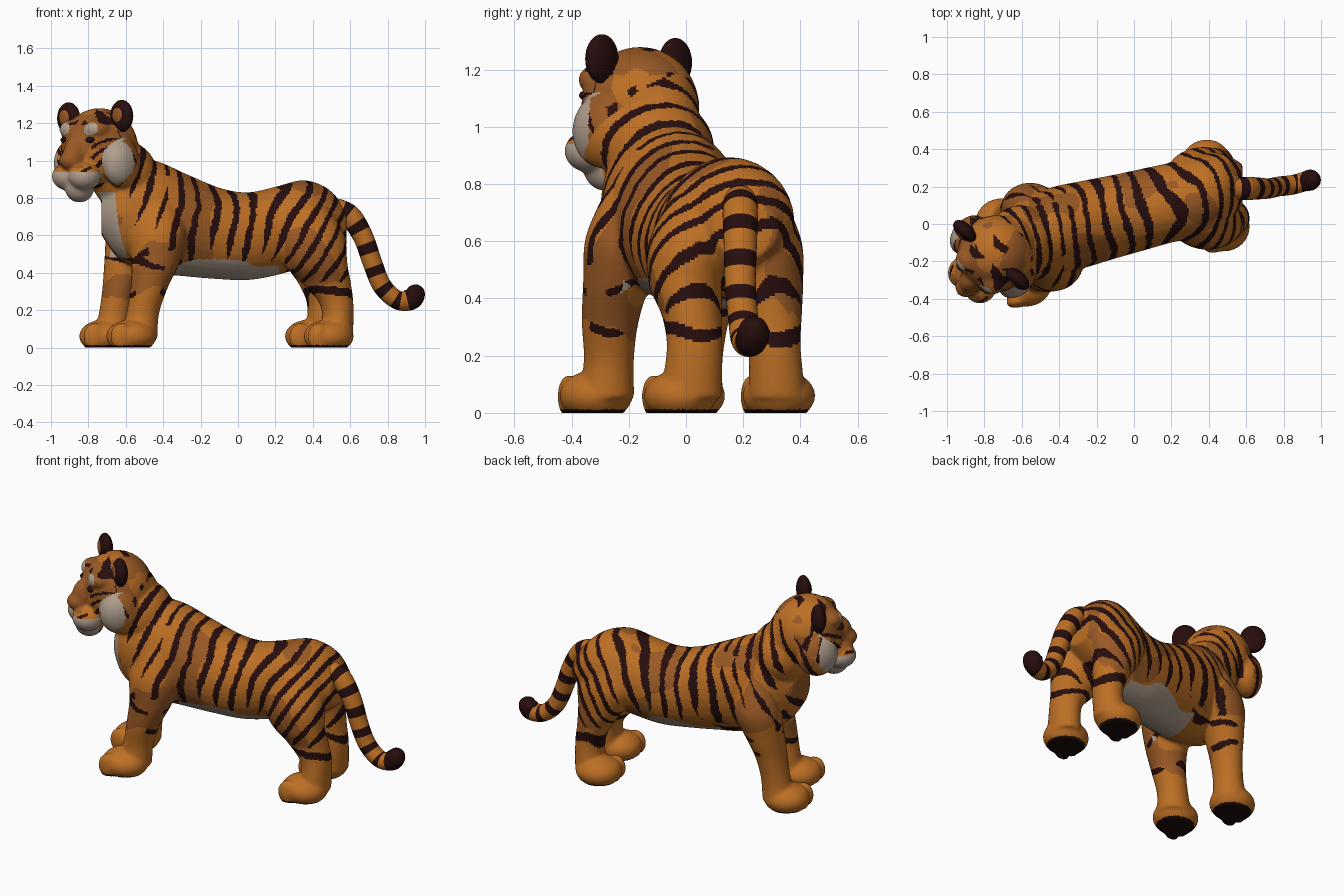
import bpy, bmesh, math
from mathutils import Vector, Matrix, noise

if "Cube" in bpy.data.objects:
    bpy.data.objects.remove(bpy.data.objects["Cube"])

# --- flat colours (linear) ---
COLOURS = [("orange_fur", (0.51, 0.160, 0.018)), ("brown_fur", (0.32, 0.100, 0.018)),
           ("dark_stripe", (0.020, 0.004, 0.004)), ("cream_fur", (0.44, 0.345, 0.27)),
           ("sole_black", (0.010, 0.003, 0.003))]
ORANGE, BROWN, DARK, CREAM, SOLE = range(5)
MATS = []
for label, rgb in COLOURS:
    m = bpy.data.materials.new(label)
    m.diffuse_color = (*rgb, 1)
    m.use_nodes = True
    m.node_tree.nodes["Principled BSDF"].inputs["Base Color"].default_value = m.diffuse_color
    MATS.append(m)

# --- head frame: f points out of the face, s to the side ---
HC = Vector((-0.74, -0.16, 0))
F = Vector((-0.67, -0.74, 0)).normalized()
S = Vector((-F.y, F.x, 0))
HEAD_TURN = math.atan2(F.y, F.x)


def smooth(t):
    t = max(0.0, min(1.0, t))
    return t * t * (3 - 2 * t)


def spline(pts, sub):
    """Smooth curve through tuples of any length."""
    p = [pts[0]] + list(pts) + [pts[-1]]
    out = []
    for i in range(1, len(p) - 2):
        for j in range(sub):
            t = j / sub
            out.append([0.5 * (2 * b + (c - a) * t + (2 * a - 5 * b + 4 * c - d) * t * t
                        + (3 * b - a - 3 * c + d) * t ** 3)
                        for a, b, c, d in zip(p[i - 1], p[i], p[i + 1], p[i + 2])])
    return out + [list(pts[-1])]


def loft(bm, rings, plane, sub=6, seg=28):
    """Skin rings (x, y, z, r1, r2) lying across x, across z or across the path."""
    pts = spline(rings, sub)
    rows = []
    for i, (x, y, z, r1, r2) in enumerate(pts):
        u, v = Vector((0, 1, 0)), Vector((0, 0, 1))
        if plane == "z":
            u, v = Vector((1, 0, 0)), Vector((0, 1, 0))
        elif plane == "path":
            a, b = pts[max(i - 1, 0)], pts[min(i + 1, len(pts) - 1)]
            v = (Vector(b[:3]) - Vector(a[:3])).cross(u).normalized()
        rows.append([bm.verts.new(Vector((x, y, z)) + u * r1 * math.cos(k * math.tau / seg)
                                  + v * r2 * math.sin(k * math.tau / seg)) for k in range(seg)])
    for i in range(len(rows) - 1):
        for k in range(seg):
            n = (k + 1) % seg
            f = bm.faces.new((rows[i][k], rows[i][n], rows[i + 1][n], rows[i + 1][k]))
            f.material_index = i
    bm.faces.new(rows[0]).material_index = 0
    bm.faces.new(rows[-1]).material_index = len(rows) - 2
    bmesh.ops.recalc_face_normals(bm, faces=bm.faces)


def ball(bm, centre, radii, turn=0.0):
    mat = Matrix.Translation(centre) @ Matrix.Rotation(turn, 4, "Z") @ Matrix.Diagonal((*radii, 1))
    bmesh.ops.create_uvsphere(bm, u_segments=28, v_segments=18, radius=1, matrix=mat)


def head_ball(bm, a, b, z, ra, rb, rz):
    ball(bm, HC + F * a + S * b + Vector((0, 0, z)), (ra, rb, rz), HEAD_TURN)


def make(name, bm, colour=None):
    me = bpy.data.meshes.new(name)
    bm.to_mesh(me)
    bm.free()
    ob = bpy.data.objects.new(name, me)
    bpy.context.collection.objects.link(ob)
    for m in MATS:
        me.materials.append(m)
    for p in me.polygons:
        p.use_smooth = True
        if colour is not None:
            p.material_index = colour
    return ob


# --- body: torso, neck, legs, paws and head fused into one skin ---
bm = bmesh.new()
torso = [(-0.73, 0.83, 0.60, 0.09), (-0.63, 0.99, 0.47, 0.20), (-0.45, 1.0, 0.40, 0.24),
         (-0.28, 0.93, 0.38, 0.235), (-0.10, 0.855, 0.365, 0.225), (0.05, 0.83, 0.36, 0.22),
         (0.20, 0.86, 0.385, 0.215), (0.35, 0.895, 0.43, 0.22), (0.48, 0.85, 0.47, 0.19),
         (0.58, 0.74, 0.54, 0.11)]
loft(bm, [(x, 0.065 + 0.25 * x, (t + b) / 2, w, (t - b) / 2) for x, t, b, w in torso], "x")
ball(bm, (-0.61, -0.10, 0.92), (0.18, 0.20, 0.185))
ball(bm, (-0.66, -0.11, 1.02), (0.14, 0.16, 0.17))

legs = [  # rings from shoulder or hip down to the ankle, then paw centre
    ([(-0.44, -0.17, 0.80, 0.09, 0.10), (-0.43, -0.20, 0.62, 0.16, 0.15),
      (-0.44, -0.24, 0.46, 0.13, 0.12), (-0.475, -0.265, 0.32, 0.10, 0.10),
      (-0.51, -0.27, 0.18, 0.088, 0.088), (-0.53, -0.28, 0.05, 0.10, 0.10)], (-0.57, -0.315)),
    ([(-0.54, 0.05, 0.80, 0.09, 0.10), (-0.55, 0.09, 0.62, 0.15, 0.13),
      (-0.60, 0.07, 0.46, 0.115, 0.12), (-0.635, 0.05, 0.32, 0.09, 0.10),
      (-0.66, 0.04, 0.18, 0.085, 0.088), (-0.68, 0.03, 0.05, 0.10, 0.10)], (-0.715, 0.01)),
    ([(0.36, 0.06, 0.76, 0.12, 0.11), (0.38, 0.02, 0.60, 0.19, 0.15),
      (0.415, 0.00, 0.45, 0.17, 0.13), (0.475, 0.02, 0.34, 0.13, 0.105),
      (0.53, 0.03, 0.22, 0.088, 0.098), (0.53, 0.015, 0.05, 0.085, 0.11)], (0.485, -0.02)),
    ([(0.34, 0.24, 0.76, 0.12, 0.10), (0.36, 0.28, 0.60, 0.18, 0.125),
      (0.39, 0.295, 0.45, 0.14, 0.115), (0.43, 0.305, 0.33, 0.10, 0.10),
      (0.455, 0.31, 0.22, 0.085, 0.092), (0.445, 0.32, 0.05, 0.085, 0.10)], (0.385, 0.325)),
]
for rings, (px, py) in legs:
    loft(bm, rings, "z")
    ball(bm, (px, py, 0.06), (0.135, 0.127, 0.09), 0.25)
    for k in range(4):  # toes
        side = (k - 1.5) * 0.056
        ball(bm, (px - 0.07 + 0.25 * side + 0.026 * abs(k - 1.5), py - 0.012 + side, 0.057),
             (0.062, 0.037, 0.076), 0.2)

head_ball(bm, 0, 0, 1.065, 0.21, 0.205, 0.215)         # skull
head_ball(bm, 0.165, 0, 1.03, 0.10, 0.07, 0.115)       # nose bridge
head_ball(bm, 0.225, 0, 1.0, 0.07, 0.06, 0.055)        # nose
head_ball(bm, 0.16, 0, 0.855, 0.085, 0.075, 0.08)      # chin
for sd in (-1, 1):
    head_ball(bm, 0.185, sd * 0.06, 0.915, 0.09, 0.085, 0.075)  # muzzle
    head_ball(bm, 0.115, sd * 0.085, 1.165, 0.075, 0.075, 0.055)  # brow
    head_ball(bm, 0.02, sd * 0.175, 0.985, 0.12, 0.085, 0.13)   # cheek ruff
body = make("body", bm)
rm = body.modifiers.new("fuse", "REMESH")
rm.mode, rm.voxel_size = "VOXEL", 0.009
sm = body.modifiers.new("soften", "SMOOTH")
sm.factor, sm.iterations = 0.5, 12
skin = bpy.data.meshes.new_from_object(body.evaluated_get(bpy.context.evaluated_depsgraph_get()))
body.modifiers.clear()
body.data = skin
skin.materials.clear()
for m in MATS:
    skin.materials.append(m)
for v in skin.vertices:
    v.co.z = max(v.co.z, 0.0)


def head_colour(c, a, b, n, nz):
    z, ab = c.z, abs(b)
    outward = 0.7 * n.dot(F) + 0.5 * n.dot(S) * (1 if b > 0 else -1)
    if a > 0.12 and z < 0.94 and ab < 0.16:
        return CREAM                                        # muzzle and chin
    if a > 0.08 and math.hypot((ab - 0.095) / 0.042, (z - 1.17) / 0.034) < 1:
        return CREAM                                        # brow patch
    if outward > 0.45 and ab > 0.10 and 0.84 < z < 1.12:
        if ab > 0.175 + 0.05 * nz or z < 0.93 + 0.05 * nz:
            return CREAM                                    # cheek ruff
        if (z - 0.8 * ab + 0.04 * nz) / 0.065 % 1 < 0.42:
            return DARK                                     # cheek streaks
        return BROWN if z > 1.06 else ORANGE
    if a > 0.05 and z > 1.19 and (z + 0.35 * ab + 0.03 * nz) / 0.055 % 1 < 0.4 and ab > 0.02:
        return DARK                                         # forehead marks
    if a <= 0.05 and (a - 0.4 * (z - 1) + 0.03 * nz) / 0.09 % 1 < 0.36 and \
            noise.noise(c * 9) > -0.03:
        return DARK
    if (a > 0.23 and 0.96 < z < 1.01) or (z > 1.18 and nz > -0.1) or nz > 0.2:
        return BROWN
    return ORANGE


def fur_colour(c, n):
    x, y, z = c
    if z < 0.012 and n.z < -0.3:
        return SOLE
    nz = noise.noise(c * 5)
    d = c - HC
    a, b = d.dot(F), d.dot(S)
    if z > 0.77 and a + (z - 1.0) * 0.8 > -0.03 and x < -0.45:
        return head_colour(c, a, b, n, nz)
    lat = y - 0.065 - 0.25 * x
    if z < 0.445 + 0.06 * nz and -0.33 < x < 0.22 and abs(lat) < 0.21:
        return CREAM                                        # belly
    chest = n.x * -0.55 + n.y * -0.83
    if x < -0.595 - 0.2 * (z - 0.5) + 0.03 * nz and 0.48 < z < 0.83 and n.y < -0.3 \
            and chest > 0.55 and -0.3 < y < 0.0:
        return CREAM                                        # bib
    patch = noise.noise(c * 3.7 + Vector((5.3, 1.7, 0)))
    if z < 0.48 + 0.06 * nz and x < -0.3:                   # front leg marks
        hit = (z - 0.265 + 0.08 * nz + 0.08 * x) / 0.15 % 1 < 0.25
        if z > 0.24 and hit and noise.noise(c * 7 + Vector((1.3, 4, 0))) > 0:
            return DARK
        return BROWN if patch > 0.3 and z > 0.25 else ORANGE
    if z < 0.35 and x > 0.2:                                # hind leg band
        if abs(z - 0.275 + 0.08 * nz - 0.1 * (x - 0.5)) < 0.022:
            return DARK
        return BROWN if patch > 0.3 and z > 0.25 else ORANGE
    # torso rings, leaning over the shoulder and the hip
    rear, front = smooth((x + 0.12) / 0.62), smooth((-0.1 - x) / 0.6)
    w = x + 0.25 * y - (0.06 + 0.8 * rear + 0.5 * front) * (z - 0.7)
    w += 0.035 * noise.noise(c * 4) + 0.008 * noise.noise(c * 18)
    i, fr = math.floor(w / 0.108), w / 0.108 % 1
    end = 0.32 if abs(x) > 0.25 else 0.43 + 0.12 * ((i * 0.618) % 1)
    if z > end and not (x < -0.58 and chest > 0.75):
        width = 0.37 * min(1, (z - end) / 0.12 + 0.3)
        width *= 0.97 + 0.55 * noise.noise(c * 4 + Vector((0, 0, i * 7.3)))
        if x < -0.33 and z < 0.92:
            width *= max(0, min(1.15, 0.75 + 2.4 * noise.noise(c * 6 + Vector((3.1, 0, 0)))))
        if abs(fr - 0.5) < width / 2:
            return DARK
    return BROWN if patch > 0.18 else ORANGE


for p in skin.polygons:
    p.use_smooth = True
    p.material_index = fur_colour(p.center.copy(), p.normal)

# --- tail: banded, with a dark tip ---
bm = bmesh.new()
loft(bm, [(0.52, 0.19, 0.74, 0.06, 0.06), (0.60, 0.19, 0.70, 0.062, 0.06),
          (0.67, 0.19, 0.59, 0.058, 0.054), (0.72, 0.19, 0.45, 0.054, 0.052),
          (0.77, 0.20, 0.33, 0.053, 0.051), (0.85, 0.21, 0.255, 0.053, 0.05),
          (0.92, 0.23, 0.255, 0.055, 0.056), (0.945, 0.235, 0.29, 0.055, 0.056),
          (0.948, 0.236, 0.325, 0.035, 0.034), (0.948, 0.236, 0.338, 0.005, 0.005)], "path", 8)
for f in bm.faces:
    k = f.material_index
    f.material_index = DARK if k >= 46 or (k + 3) % 7 < 3 else ORANGE
make("tail", bm)

# --- ears and eyes ---
for side, sd, out, up in (("left", 1, 0.178, 1.238), ("right", -1, 0.205, 1.225)):
    bm = bmesh.new()
    head_ball(bm, 0.02, sd * out, up, 0.042, 0.074, 0.086)
    make(side + "_ear", bm, DARK)
    bm = bmesh.new()
    head_ball(bm, 0.055, sd * out, up + 0.005, 0.010, 0.035, 0.04)
    make(side + "_inner_ear", bm, BROWN)
    bm = bmesh.new()
    head_ball(bm, 0.175, sd * 0.09, 1.11, 0.02, 0.028, 0.017)
    make(side + "_eye", bm, DARK)
